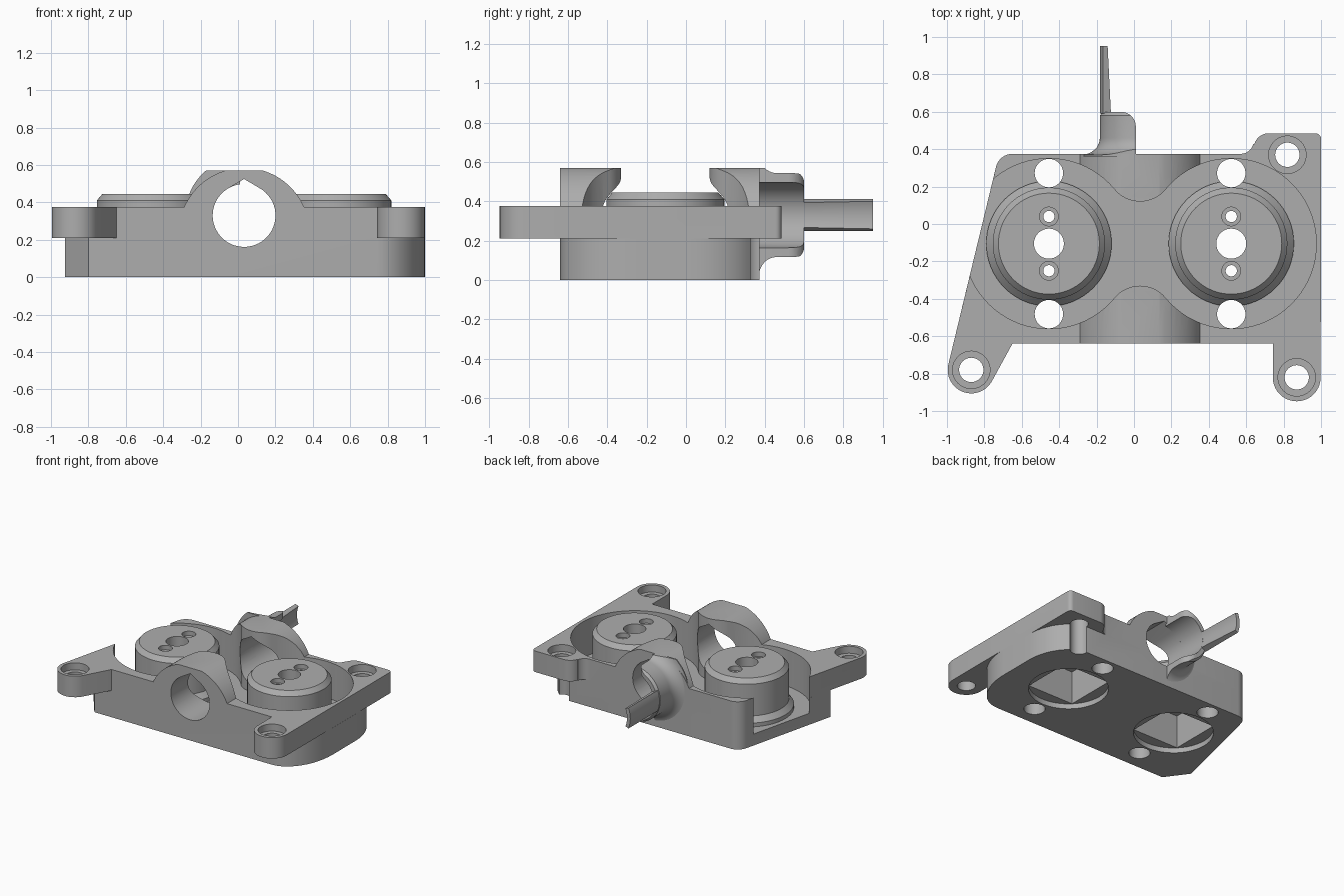
import bpy, bmesh, math
from math import sin, cos, pi, radians
from mathutils import Vector

if "Cube" in bpy.data.objects:
    bpy.data.objects.remove(bpy.data.objects["Cube"])

grey = bpy.data.materials.new("plain_grey")
grey.use_nodes = True
colour = (0.42, 0.42, 0.42, 1)
grey.diffuse_color = colour
grey.node_tree.nodes["Principled BSDF"].inputs["Base Color"].default_value = colour

MID = 0.0325                       # axis between the drums
CY = -0.105
DRUMS = [(-0.455, CY), (0.52, CY)]
BORE_Z, BORE_R, TUBE_R = 0.33, 0.168, 0.215


def arc(cx, cy, r, a0, a1, n=24):
    """Points on an arc, angles in degrees."""
    return [(cx + r * cos(radians(a0 + (a1 - a0) * i / n)),
             cy + r * sin(radians(a0 + (a1 - a0) * i / n))) for i in range(n + 1)]


def finish(name, bm):
    bmesh.ops.remove_doubles(bm, verts=bm.verts, dist=1e-5)
    bmesh.ops.recalc_face_normals(bm, faces=bm.faces)
    mesh = bpy.data.meshes.new(name)
    bm.to_mesh(mesh)
    bm.free()
    mesh.materials.append(grey)
    ob = bpy.data.objects.new(name, mesh)
    bpy.context.collection.objects.link(ob)
    return ob


def prism(name, pts, lo, hi, axis="z"):
    """Extrude a closed outline along z, or an x/z outline along y."""
    bm = bmesh.new()
    place = (lambda p, h: (p[0], p[1], h)) if axis == "z" else (lambda p, h: (p[0], h, p[1]))
    face = bm.faces.new([bm.verts.new(place(p, lo)) for p in pts])
    out = bmesh.ops.extrude_face_region(bm, geom=[face])
    step = Vector(place((0, 0), hi - lo))
    bmesh.ops.translate(bm, vec=step, verts=[v for v in out["geom"] if isinstance(v, bmesh.types.BMVert)])
    return finish(name, bm)


def disc(name, x, y, r, lo, hi):
    return prism(name, arc(x, y, r, 0, 352.5, 47), lo, hi)


def lathe(name, profile, point, a0, a1, n=48):
    """Sweep a closed (radius, height) profile through an angle."""
    bm = bmesh.new()
    full = abs(a1 - a0) >= 360
    rings = []
    for i in range(n if full else n + 1):
        a = radians(a0 + (a1 - a0) * i / n)
        rings.append([bm.verts.new(point(r, h, a)) for r, h in profile])
    k = len(profile)
    for i in range(n):
        p, q = rings[i], rings[(i + 1) % len(rings)]
        for j in range(k):
            bm.faces.new((p[j], p[(j + 1) % k], q[(j + 1) % k], q[j]))
    if not full:
        bm.faces.new(rings[0])
        bm.faces.new(rings[-1])
    return finish(name, bm)


def boolean(ob, others, op="DIFFERENCE"):
    for other in others:
        mod = ob.modifiers.new("bool", "BOOLEAN")
        mod.operation, mod.object, mod.solver = op, other, "EXACT"
        bpy.context.view_layer.objects.active = ob
        bpy.ops.object.modifier_apply(modifier=mod.name)
        bpy.data.objects.remove(other)


def smooth(ob):
    bpy.ops.object.select_all(action="DESELECT")
    ob.select_set(True)
    bpy.context.view_layer.objects.active = ob
    bpy.ops.object.shade_smooth_by_angle(angle=radians(30))


def square(x, y, h):
    return [(x - h, y - h), (x + h, y - h), (x + h, y + h), (x - h, y + h)]


# Flange outline with three screw ears
EARS = [(-0.87, -0.78), (0.87, -0.82), (0.82, 0.37)]
flange = (arc(-0.87, -0.78, 0.126, 166, 330, 16) + [(-0.65, -0.64), (0.742, -0.64)]
          + arc(0.87, -0.82, 0.128, 180, 360, 20)
          + arc(0.97, 0.455, 0.03, 0, 90, 6) + arc(0.72, 0.405, 0.08, 90, 165, 8)
          + arc(0.57, 0.445, 0.07, 345, 270, 8) + arc(-0.65, 0.285, 0.09, 90, 166, 8))
body = prism("housing", flange, 0.21, 0.375)

# Lower body with rounded end
lower = ([(-0.925, -0.47), (-0.8, -0.64), (0.74, -0.64)]
         + [(0.74 + 0.26 * sin(t * pi / 24), -0.25 - 0.39 * cos(t * pi / 24)) for t in range(1, 13)]
         + [(0.74 + 0.26 * cos(t * pi / 24), 0.03 + 0.345 * sin(t * pi / 24)) for t in range(13)]
         + arc(-0.65, 0.285, 0.09, 90, 166, 8))

# Arched hump carrying the bore
top = 0.57
edge = math.degrees(math.asin((top - 0.235) / 0.35))
hump = arc(MID, 0.235, 0.35, 0, edge, 14) + arc(MID, 0.235, 0.35, 180 - edge, 180, 14)
boolean(body, [prism("lower", lower, 0, 0.21), prism("hump", hump, -0.64, 0.375, "y")], "UNION")

# Flared half tube at the back, and its long tongue
point_y = lambda r, h, a: (MID + r * cos(a), h, BORE_Z + r * sin(a))
flare = [(TUBE_R + 0.1 * (1 - sin(t * pi / 16)), 0.46 - 0.09 * cos(t * pi / 16)) for t in range(9)]
spout = lathe("spout", [(BORE_R, 0.36), (0.315, 0.36)] + flare
              + [(TUBE_R, 0.58), (TUBE_R - 0.015, 0.6), (BORE_R, 0.6)], point_y, 90, 270, 36)
limit = [(-0.4, 0.3), (0.01, 0.3)] + arc(-0.07, 0.52, 0.08, 0, 90, 8) + [(-0.4, 0.6)]
boolean(spout, [prism("limit", limit, 0.02, top)], "INTERSECT")
tongue = lathe("tongue", [(BORE_R, 0.59), (TUBE_R, 0.59), (TUBE_R, 0.952), (0.187, 0.952)],
               point_y, 158, 202, 12)

# Twin gear recess, joined by a neck between two rounded bosses
R, r = 0.455, 0.177
t = math.degrees(math.atan2(0.402, 0.4875))
(lx, ly), (rx, ry) = DRUMS
recess = (arc(rx, ry, R, t - 180, 180 - t, 56) + arc(MID, CY + 0.402, r, -t, t - 180, 16)[1:-1]
          + arc(lx, ly, R, t, 360 - t, 56) + arc(MID, CY - 0.402, r, 180 - t, t, 16)[1:-1])
FLOOR = 0.09
cuts = [prism("recess", recess, FLOOR, 0.8)]

# Teardrop bore
tear = arc(MID, BORE_Z, BORE_R, 120, 420, 44) + [(MID, 0.525)]
cuts.append(prism("bore", tear, -0.8, 0.5, "y"))

# Ear screw holes with counterbores
for x, y in EARS:
    cuts += [disc("hole", x, y, 0.065, -0.1, 0.8), disc("counterbore", x, y, 0.1, 0.32, 0.8)]

# Corner holes and bottom pockets
corner_holes = [(x, CY + s * 0.377) for x, y in DRUMS for s in (1, -1)]
cuts += [disc("hole", x, y, 0.076, -0.1, 0.8) for x, y in corner_holes]
for x, y in DRUMS:
    cuts += [disc("mouth", x, y, 0.285, -0.1, 0.04), prism("pocket", square(x, y, 0.2), -0.1, 0.3)]
boolean(body, cuts)
for ob in (body, spout, tongue):
    smooth(ob)

# Drums with bevelled rim, sloped foot and hub holes
for side, (x, y) in zip(("right", "left"), DRUMS):
    point_z = lambda r, h, a: (x + r * cos(a), y + r * sin(a), h)
    drum = lathe(side + "_drum", [(0.08, FLOOR - 0.03), (0.335, FLOOR - 0.03), (0.335, 0.12), (0.3, 0.16),
                                  (0.3, 0.41), (0.27, 0.445), (0.08, 0.445)], point_z, 0, 360, 64)
    cuts = [prism("pocket", square(x, y, 0.2), -0.1, 0.3)]
    cuts += [disc("hole", x, CY + s * 0.377, 0.076, -0.1, 0.3) for s in (1, -1)]
    for s in (1, -1):
        hy = y + s * 0.145
        cuts += [disc("hole", x, hy, 0.03, 0.2, 0.6), disc("counterbore", x, hy, 0.05, 0.41, 0.6)]
    boolean(drum, cuts)
    smooth(drum)
